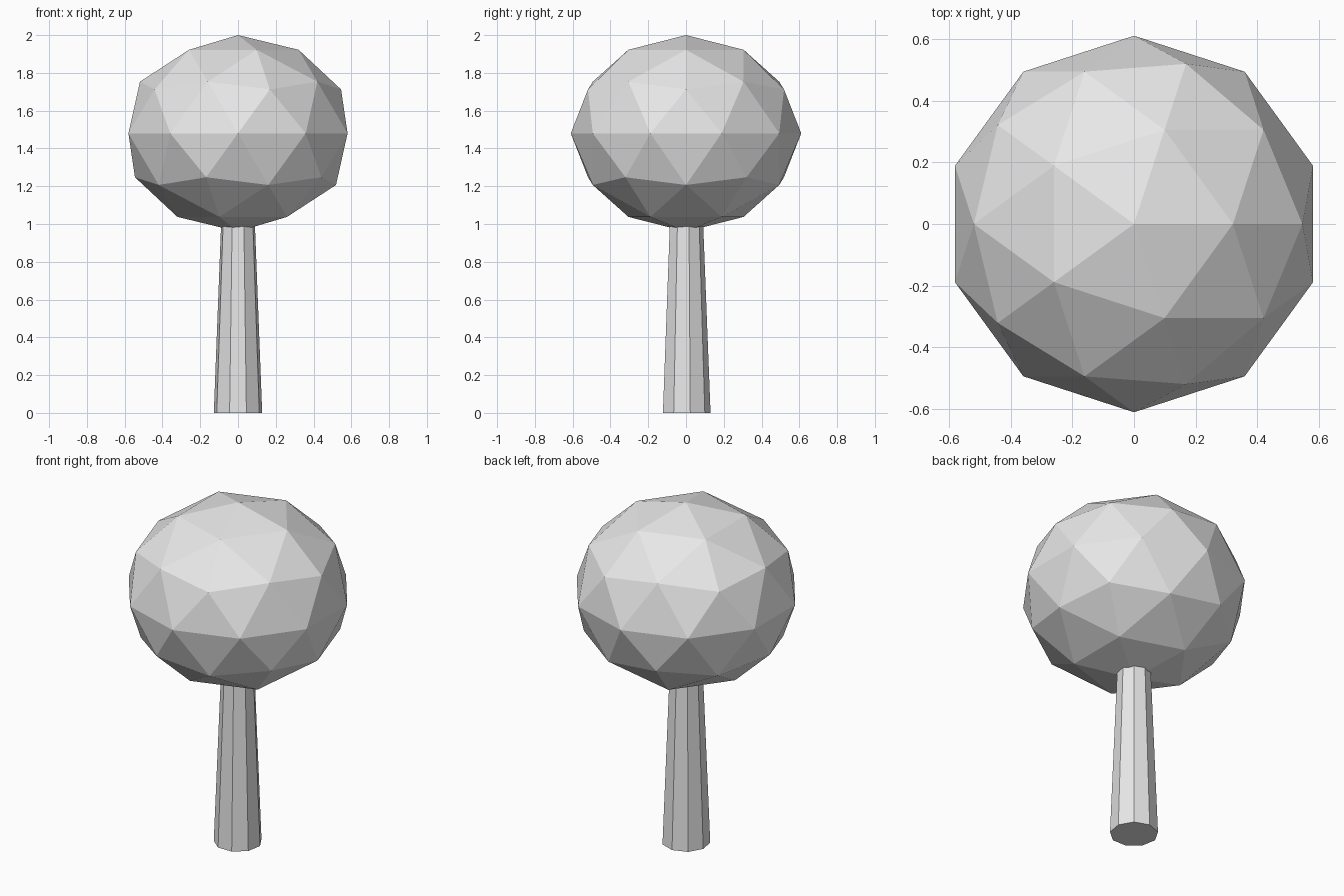
import bpy

if "Cube" in bpy.data.objects:
    bpy.data.objects.remove(bpy.data.objects["Cube"])

# One plain light grey for the whole tree
grey = bpy.data.materials.new("light grey")
grey.diffuse_color = (0.8, 0.8, 0.8, 1)
grey.use_nodes = True
grey.node_tree.nodes["Principled BSDF"].inputs["Base Color"].default_value = grey.diffuse_color


def finish(name):
    """Name the new part, colour it and keep its faces flat."""
    obj = bpy.context.object
    obj.name = obj.data.name = name
    obj.data.materials.append(grey)
    bpy.ops.object.transform_apply(location=False, rotation=False, scale=True)
    bpy.ops.object.shade_flat()
    return obj


# Trunk: nine-sided taper running a little way into the crown
TRUNK_TOP = 1.1
bpy.ops.mesh.primitive_cone_add(vertices=9, radius1=0.13, radius2=0.087,
                                depth=TRUNK_TOP, location=(0, 0, TRUNK_TOP / 2))
finish("trunk")

# Crown: faceted ball, slightly flattened in height
bpy.ops.mesh.primitive_ico_sphere_add(subdivisions=2, radius=1, location=(0, 0, 1.48))
bpy.context.object.scale = (0.61, 0.61, 0.52)
finish("crown")
